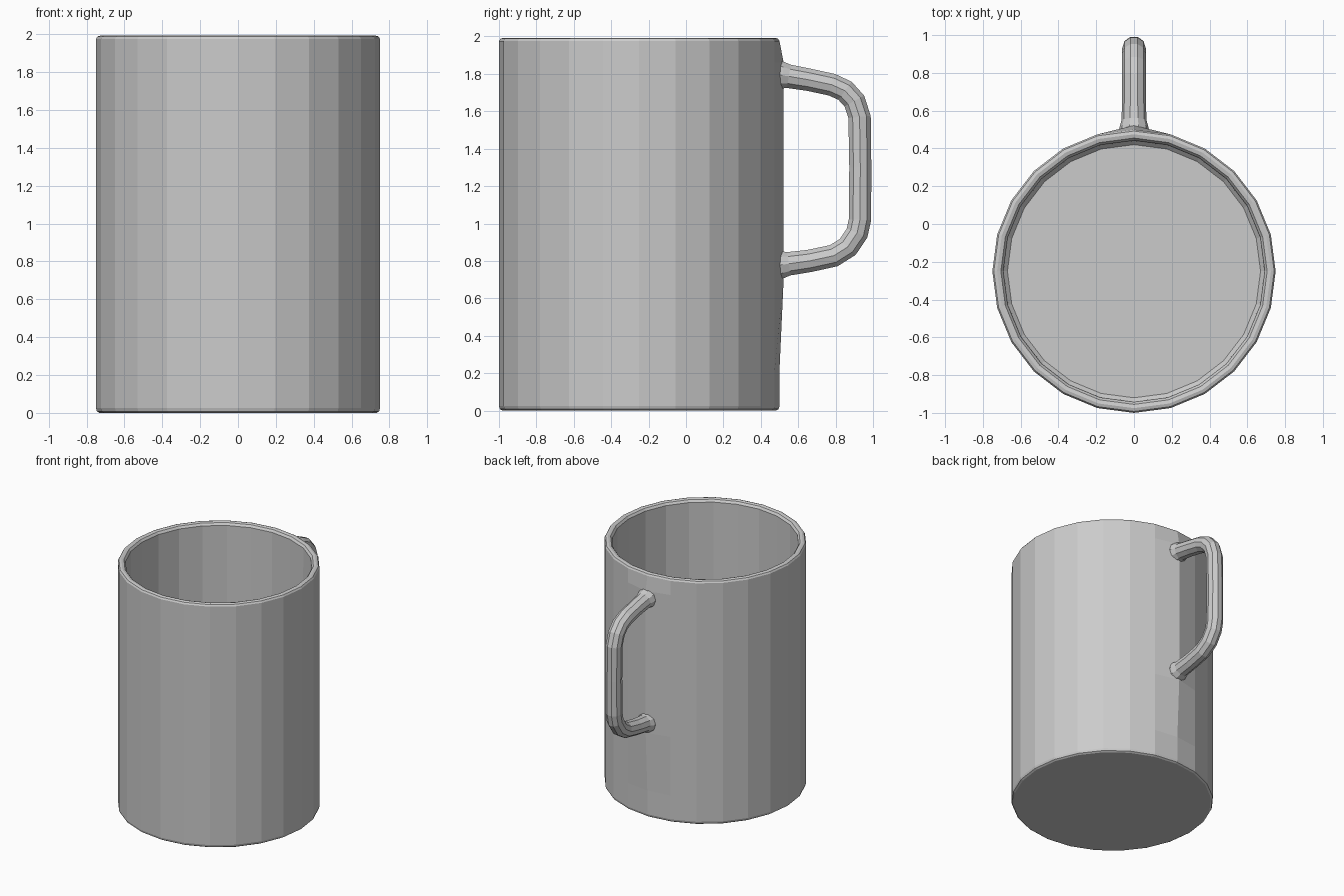
import bpy, bmesh, math
from mathutils import Vector

if "Cube" in bpy.data.objects:
    bpy.data.objects.remove(bpy.data.objects["Cube"])

SIDES = 24
CENTRE_Y = -0.25


def make_object(name, bm):
    bmesh.ops.recalc_face_normals(bm, faces=bm.faces[:])
    mesh = bpy.data.meshes.new(name)
    bm.to_mesh(mesh)
    bm.free()
    obj = bpy.data.objects.new(name, mesh)
    bpy.context.collection.objects.link(obj)
    return obj


def skin(bm, rings):
    """Join closed vertex rings with quads and cap both ends."""
    loops = [[bm.verts.new(p) for p in ring] for ring in rings]
    n = len(loops[0])
    for a, b in zip(loops, loops[1:]):
        for i in range(n):
            j = (i + 1) % n
            bm.faces.new((a[i], a[j], b[j], b[i]))
    bm.faces.new(loops[0])
    bm.faces.new(loops[-1])


# Mug body: outer wall, rounded rim, inner wall and floor (radius, z, back bulge)
profile = [
    (0.732, 0.0, 0), (0.745, 0.008, 0), (0.75, 0.025, 0),
    (0.75, 0.22, 0), (0.75, 0.70, 0.022), (0.75, 1.86, 0.022),
    (0.75, 1.975, 0), (0.742, 1.988, 0), (0.725, 1.993, 0),
    (0.705, 1.988, 0), (0.692, 1.97, 0), (0.69, 0.08, 0), (0.67, 0.06, 0),
]
rings = []
for r, z, bulge in profile:
    ring = []
    for i in range(SIDES):
        a = 2 * math.pi * i / SIDES
        y = CENTRE_Y + r * math.sin(a)
        if i == SIDES // 4:  # back edge swells towards the handle
            y += bulge
        ring.append((r * math.cos(a), y, z))
    rings.append(ring)
bm = bmesh.new()
skin(bm, rings)
make_object("mug_body", bm)

# Handle: octagonal tube along a rounded path (y, z, radius), flared at the joints
path = [
    (0.47, 1.80, 0.085), (0.515, 1.792, 0.076), (0.55, 1.787, 0.066),
    (0.66, 1.768, 0.063), (0.78, 1.742, 0.063), (0.85, 1.71, 0.063),
    (0.90, 1.655, 0.063), (0.928, 1.57, 0.063), (0.932, 1.30, 0.062),
    (0.930, 1.02, 0.063), (0.915, 0.95, 0.063), (0.865, 0.875, 0.063),
    (0.79, 0.828, 0.063), (0.66, 0.80, 0.063), (0.55, 0.785, 0.066),
    (0.515, 0.780, 0.076), (0.47, 0.775, 0.085),
]
points = [Vector((0, y, z)) for y, z, _ in path]
side = Vector((1, 0, 0))
rings = []
for k, p in enumerate(points):
    tangent = (points[min(k + 1, len(points) - 1)] - points[max(k - 1, 0)]).normalized()
    normal = tangent.cross(side)
    r = path[k][2]
    rings.append([p + r * (side * math.cos(a) + normal * math.sin(a))
                  for a in (math.pi * i / 5 for i in range(10))])
bm = bmesh.new()
skin(bm, rings)
make_object("handle", bm)
